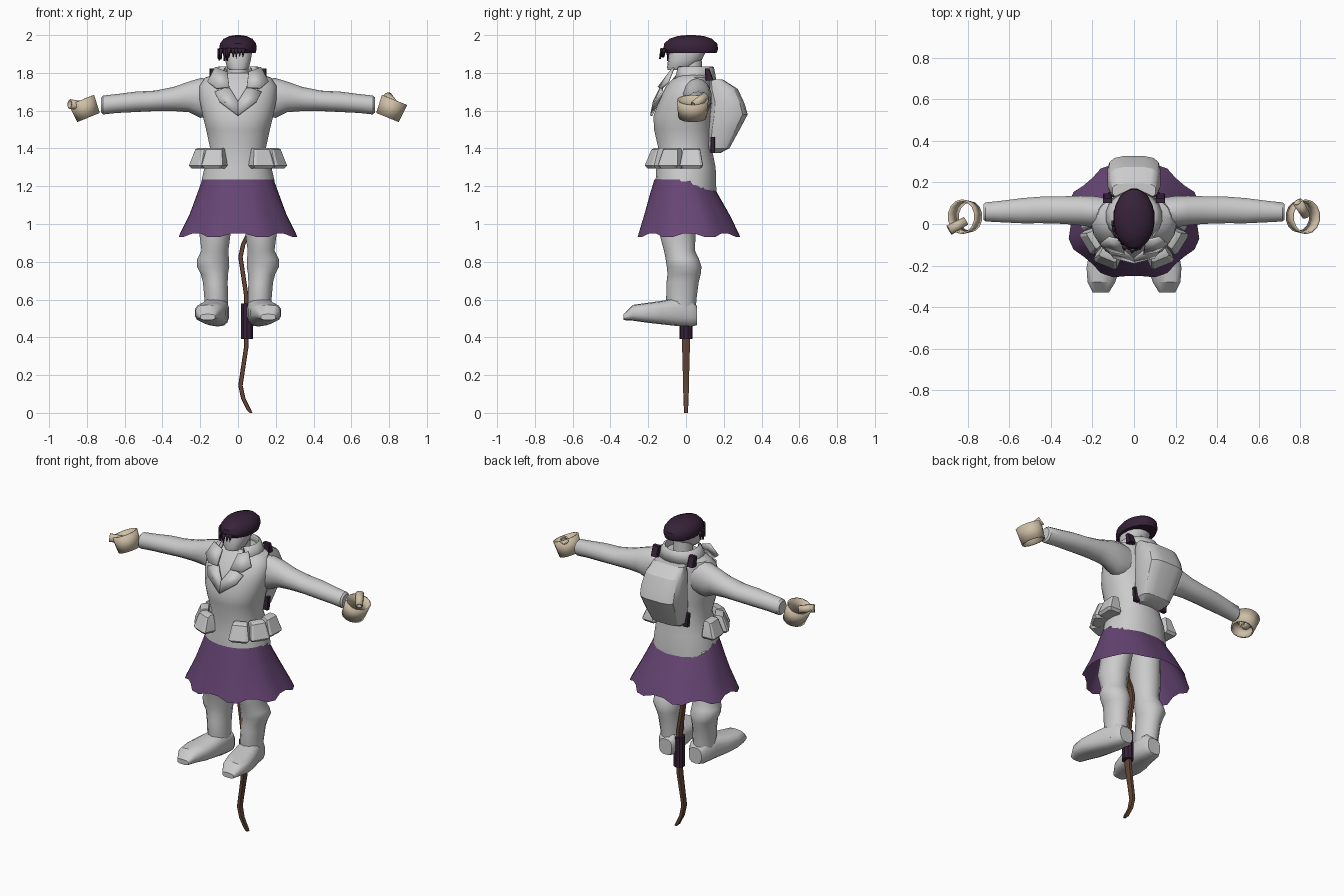
import bpy, bmesh, math, random
from mathutils import Matrix, Vector

random.seed(3)


def material(name, rgb):
    m = bpy.data.materials.new(name)
    m.diffuse_color = (*rgb, 1)
    return m


GREY = material("grey_cloth", (0.60, 0.60, 0.60))
PURPLE = material("purple_cloth", (0.135, 0.06, 0.175))
DARK = material("dark_plum", (0.037, 0.016, 0.04))
TAN = material("tan_leather", (0.62, 0.52, 0.38))
BROWN = material("brown_wood", (0.13, 0.06, 0.035))


def finish(name, bm, mat, angle=35, M=None, thick=0):
    if M is not None:
        bmesh.ops.transform(bm, matrix=M, verts=bm.verts)
    bmesh.ops.recalc_face_normals(bm, faces=bm.faces)
    me = bpy.data.meshes.new(name)
    bm.to_mesh(me)
    bm.free()
    me.materials.append(mat)
    ob = bpy.data.objects.new(name, me)
    bpy.context.collection.objects.link(ob)
    if thick:
        mod = ob.modifiers.new("thickness", "SOLIDIFY")
        mod.thickness = thick
        mod.offset = -1
    bpy.ops.object.select_all(action="DESELECT")
    ob.select_set(True)
    bpy.context.view_layer.objects.active = ob
    bpy.ops.object.shade_smooth_by_angle(angle=math.radians(angle))
    return ob


def loft(name, mat, rings, axis="z", n=16, p=2.0, cap=True, M=None,
         warp=None, angle=35, thick=0):
    """Skin superellipse rings (t, centre a, centre b, radius a, radius b)."""
    bm = bmesh.new()
    loops = []
    for k, (t, a, b, ra, rb) in enumerate(rings):
        loop = []
        for i in range(n):
            ang = 2 * math.pi * (i + 0.5) / n
            c, s = math.cos(ang), math.sin(ang)
            u = a + ra * math.copysign(abs(c) ** (2 / p), c)
            v = b + rb * math.copysign(abs(s) ** (2 / p), s)
            co = {"x": (t, u, v), "y": (u, t, v), "z": (u, v, t)}[axis]
            if warp:
                co = warp(k, i, ang, Vector(co))
            loop.append(bm.verts.new(co))
        loops.append(loop)
    for lo, hi in zip(loops, loops[1:]):
        for i in range(n):
            j = (i + 1) % n
            bm.faces.new((lo[i], lo[j], hi[j], hi[i]))
    if cap:
        bm.faces.new(loops[0][::-1])
        bm.faces.new(loops[-1])
    return finish(name, bm, mat, angle, M, thick)


def plate(name, mat, polys, M=None, thick=0.012):
    bm = bmesh.new()
    for poly in polys:
        bm.faces.new([bm.verts.new(c) for c in poly])
    return finish(name, bm, mat, 20, M, thick)


FLIP = Matrix.Diagonal((-1, 1, 1, 1))
SIDES = (("right", Matrix.Identity(4)), ("left", FLIP))


# Jacket with a ragged, lower hem at the back
def hem(k, i, ang, co):
    if k == 0 and co.y > 0:
        co.z -= 0.45 * co.y + (0.02 if i % 2 else -0.012)
    return co


loft("jacket", GREY, [
    (1.225, 0, 0, 0.195, 0.162), (1.30, 0, 0, 0.178, 0.158),
    (1.40, 0, -0.005, 0.148, 0.142), (1.50, 0, -0.015, 0.17, 0.155),
    (1.57, 0, -0.018, 0.187, 0.155), (1.66, 0, 0.0, 0.205, 0.142),
    (1.73, 0, 0.015, 0.205, 0.122), (1.775, 0, 0.035, 0.175, 0.10),
    (1.80, 0, 0.04, 0.10, 0.085)], n=28, p=2.2, warp=hem)


# Flared skirt with folds and a scalloped hem
def folds(k, i, ang, co):
    f = math.cos(8 * (ang - math.pi / 8))
    w = (0, 0.15, 0.5, 1)[k]
    co.x *= 1 + 0.045 * f * w
    co.y *= 1 + 0.045 * f * w
    co.z -= 0.014 * f * (k == 3)
    return co


loft("skirt", PURPLE, [
    (1.235, 0, -0.02, 0.19, 0.148), (1.15, 0, -0.01, 0.222, 0.185),
    (1.05, 0, 0.005, 0.262, 0.23), (0.94, 0, 0.015, 0.318, 0.275)],
    n=32, p=2.1, cap=False, warp=folds)

# Neck, head and hair
loft("neck", GREY, [(1.74, 0, 0.03, 0.06, 0.06), (1.87, 0, 0.03, 0.055, 0.055)], n=12)
loft("head", GREY, [
    (1.815, 0, -0.045, 0.045, 0.052), (1.83, 0, -0.03, 0.06, 0.07),
    (1.87, 0, -0.005, 0.07, 0.09), (1.92, 0, 0.01, 0.078, 0.098),
    (1.96, 0, 0.02, 0.07, 0.09)], n=14, p=2.4)
loft("hair", DARK, [
    (1.905, 0, 0.028, 0.094, 0.135), (1.925, 0, 0.025, 0.10, 0.147),
    (1.955, 0, 0.025, 0.097, 0.142), (1.98, 0, 0.025, 0.078, 0.115),
    (1.995, 0, 0.025, 0.045, 0.07), (2.0, 0, 0.025, 0.012, 0.02)], n=20)
locks = []
for i in range(10):
    a = math.radians(188 + i * 11)
    drop = random.uniform(0.02, 0.05) * (1.1 if i < 7 else 0.7)
    ring = [(0.099 * math.cos(a + d), 0.022 + 0.148 * math.sin(a + d), 1.93)
            for d in (-0.11, 0.11)]
    locks.append(ring + [(0.1 * math.cos(a), 0.022 + 0.155 * math.sin(a), 1.905 - drop)])
plate("fringe", DARK, locks, thick=0.01)

# Turned-up collar around the back of the neck
bm = bmesh.new()
prev = None
for i in range(15):
    a = math.radians(-50 + 280 * i / 14)
    c, s = math.cos(a), math.sin(a)
    col = [bm.verts.new(v) for v in (
        (0.085 * c, 0.035 + 0.085 * s, 1.78), (0.10 * c, 0.04 + 0.10 * s, 1.835),
        (0.115 * c, 0.04 + 0.108 * s, 1.83), (0.15 * c, 0.035 + 0.125 * s, 1.765))]
    if prev:
        for k in range(3):
            bm.faces.new((prev[k], prev[k + 1], col[k + 1], col[k]))
    prev = col
finish("collar", bm, GREY, 50, thick=0.008)

for side, S in SIDES:
    # Lapels
    plate(side + "_lapel", GREY, [
        [(0.055, -0.075, 1.80), (0.12, -0.06, 1.825), (0.16, -0.09, 1.75), (0.115, -0.125, 1.715),
         (0.045, -0.14, 1.72)],
        [(0.05, -0.135, 1.73), (0.125, -0.13, 1.70), (0.10, -0.165, 1.65),
         (0.0, -0.19, 1.575), (0.0, -0.175, 1.65)]], M=S)

    # Sleeves
    loft(side + "_sleeve", GREY, [
        (0.12, 0.055, 1.67, 0.07, 0.10), (0.20, 0.06, 1.667, 0.077, 0.105),
        (0.26, 0.065, 1.673, 0.073, 0.081), (0.34, 0.067, 1.662, 0.068, 0.064),
        (0.44, 0.068, 1.652, 0.066, 0.054), (0.54, 0.064, 1.647, 0.062, 0.054),
        (0.64, 0.06, 1.638, 0.053, 0.05), (0.715, 0.058, 1.63, 0.047, 0.05),
        (0.725, 0.058, 1.63, 0.038, 0.04)], axis="x", n=14, M=S)

    # Hollow hand cuffs with a stubby thumb tube
    T = S @ Matrix.Translation((0.81, 0.035, 1.61)) @ Matrix.Rotation(math.radians(22), 4, "Y")
    loft(side + "_hand_cuff", TAN, [
        (-0.05, 0, 0, 0.066, 0.076), (0.05, 0, 0, 0.074, 0.084)],
        n=14, cap=False, M=T, thick=0.009)
    start, end = ((0.83, 0.04, 1.63), (0.79, 0.105, 1.675)) if side == "right" else \
        ((-0.81, 0.015, 1.625), (-0.89, -0.03, 1.635))
    d = Vector(end) - Vector(start)
    R = Matrix.Translation(start) @ d.to_track_quat("Z", "Y").to_matrix().to_4x4()
    loft(side + "_thumb_tube", TAN, [
        (0, 0, 0, 0.022, 0.022), (d.length, 0, 0, 0.026, 0.026)],
        n=10, cap=False, M=R, thick=0.008)

    # Belt pouches around each hip
    for j, (x, y, deg) in enumerate(((0.115, -0.135, 22), (0.175, -0.065, 58), (0.185, 0.03, 88))):
        P = S @ Matrix.Translation((x, y, 0)) @ Matrix.Rotation(math.radians(deg), 4, "Z")
        loft(f"{side}_pouch_{j + 1}", GREY, [
            (1.295, 0, -0.02, 0.05, 0.04), (1.31, 0, -0.025, 0.062, 0.047),
            (1.395, 0, -0.012, 0.046, 0.026), (1.402, 0, -0.005, 0.042, 0.016)],
            n=8, p=7, M=P, angle=25)

    # Legs and boots
    loft(side + "_leg", GREY, [
        (0.50, 0.115, -0.02, 0.062, 0.07), (0.60, 0.115, -0.025, 0.064, 0.08),
        (0.69, 0.12, -0.018, 0.067, 0.085), (0.735, 0.125, -0.01, 0.074, 0.088),
        (0.775, 0.132, -0.01, 0.088, 0.092), (0.815, 0.132, -0.02, 0.086, 0.088),
        (0.86, 0.122, -0.035, 0.073, 0.082), (0.95, 0.122, -0.045, 0.085, 0.096),
        (1.15, 0.10, -0.02, 0.09, 0.10)], n=14, M=S)
    loft(side + "_boot", GREY, [
        (0.058, 0.105, 0.515, 0.045, 0.05), (0.03, 0.108, 0.53, 0.062, 0.073),
        (-0.05, 0.118, 0.535, 0.07, 0.075), (-0.13, 0.135, 0.531, 0.08, 0.062),
        (-0.21, 0.148, 0.53, 0.082, 0.052), (-0.28, 0.157, 0.53, 0.068, 0.042),
        (-0.33, 0.16, 0.507, 0.04, 0.016)], axis="y", n=14, p=2.8, M=S)

    # Pack straps: shoulder loop and lower buckle
    loft(side + "_shoulder_strap", DARK, [
        (1.76, 0.128, 0.125, 0.022, 0.022), (1.822, 0.128, 0.112, 0.022, 0.012)],
        n=8, p=8, M=S)
    loft(side + "_lower_strap", DARK, [
        (1.375, 0.10, 0.142, 0.018, 0.012), (1.46, 0.11, 0.142, 0.016, 0.012)],
        n=8, p=8, M=S)

# Backpack
loft("backpack", GREY, [
    (1.375, 0, 0.15, 0.075, 0.03), (1.40, 0, 0.17, 0.10, 0.06),
    (1.50, 0, 0.20, 0.122, 0.085), (1.58, 0, 0.225, 0.13, 0.103),
    (1.64, 0, 0.22, 0.13, 0.09), (1.715, 0, 0.195, 0.12, 0.08),
    (1.765, 0, 0.16, 0.105, 0.035)], n=16, p=3.6, angle=30)

# Bow hanging below: two recurved limbs and a grip
limb = [(0.0, 0.048, 0.022), (0.14, 0.043, 0.021), (0.24, 0.028, 0.018),
        (0.34, 0.013, 0.016), (0.41, 0.028, 0.014), (0.473, 0.06, 0.011)]
for part, sign in (("upper", 1), ("lower", -1)):
    loft(part + "_bow_limb", BROWN,
         [(0.485 + sign * t, x, 0, 0.012, w) for t, x, w in limb], n=8, p=8)
loft("bow_tip", BROWN, [(0.0, 0.068, 0, 0.008, 0.01), (0.014, 0.06, 0, 0.011, 0.011)], n=8, p=8)
loft("bow_grip", DARK, [(0.39, 0.048, 0, 0.034, 0.035), (0.58, 0.048, 0, 0.034, 0.035)], n=10)
